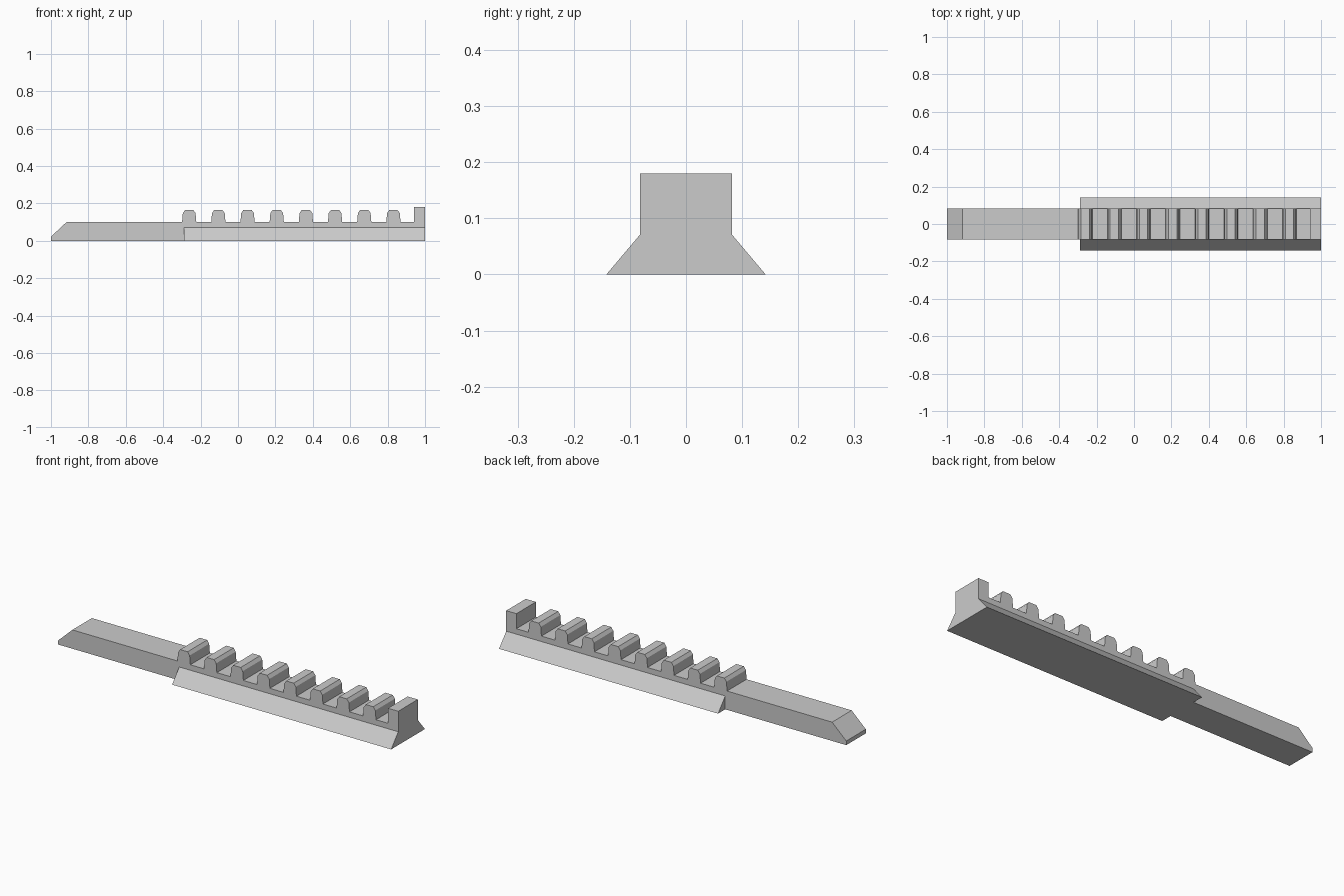
import bpy
import bmesh
from mathutils import Vector

if "Cube" in bpy.data.objects:
    bpy.data.objects.remove(bpy.data.objects["Cube"], do_unlink=True)

HALF_WIDTH = 0.082
BAR_TOP = 0.10
PITCH = 0.156

grey = bpy.data.materials.new("plain_grey")
grey.use_nodes = True
colour = (0.6, 0.6, 0.6, 1)
grey.diffuse_color = colour
grey.node_tree.nodes["Principled BSDF"].inputs["Base Color"].default_value = colour


def prism(name, points, offset):
    """Extrude a flat outline along an offset into a closed solid."""
    bm = bmesh.new()
    face = bm.faces.new([bm.verts.new(p) for p in points])
    grown = bmesh.ops.extrude_face_region(bm, geom=[face], use_keep_orig=True)
    moved = [v for v in grown["geom"] if isinstance(v, bmesh.types.BMVert)]
    bmesh.ops.translate(bm, verts=moved, vec=Vector(offset))
    bmesh.ops.recalc_face_normals(bm, faces=bm.faces)
    mesh = bpy.data.meshes.new(name)
    bm.to_mesh(mesh)
    bm.free()
    mesh.materials.append(grey)
    obj = bpy.data.objects.new(name, mesh)
    bpy.context.collection.objects.link(obj)
    return obj


# Toothed bar: pointed tip, eight bevelled teeth and an end stop in one outline
tooth = [(0, BAR_TOP), (0.004, 0.148), (0.016, 0.165),
         (0.060, 0.165), (0.072, 0.148), (0.076, BAR_TOP)]
outline = [(-1, 0), (-1, 0.022), (-0.917, BAR_TOP)]
for i in range(8):
    outline += [(-0.299 + i * PITCH + x, z) for x, z in tooth]
outline += [(0.94, BAR_TOP), (0.94, 0.18), (1, 0.18), (1, 0)]
prism("toothed_bar", [(x, -HALF_WIDTH, z) for x, z in outline], (0, 2 * HALF_WIDTH, 0))

# Sloping guide flanges along both sides of the toothed section
for name, side in (("front_flange", -1), ("back_flange", 1)):
    wedge = [(HALF_WIDTH, 0), (0.142, 0), (HALF_WIDTH, 0.071)]
    prism(name, [(-0.288, side * y, z) for y, z in wedge], (1.288, 0, 0))
